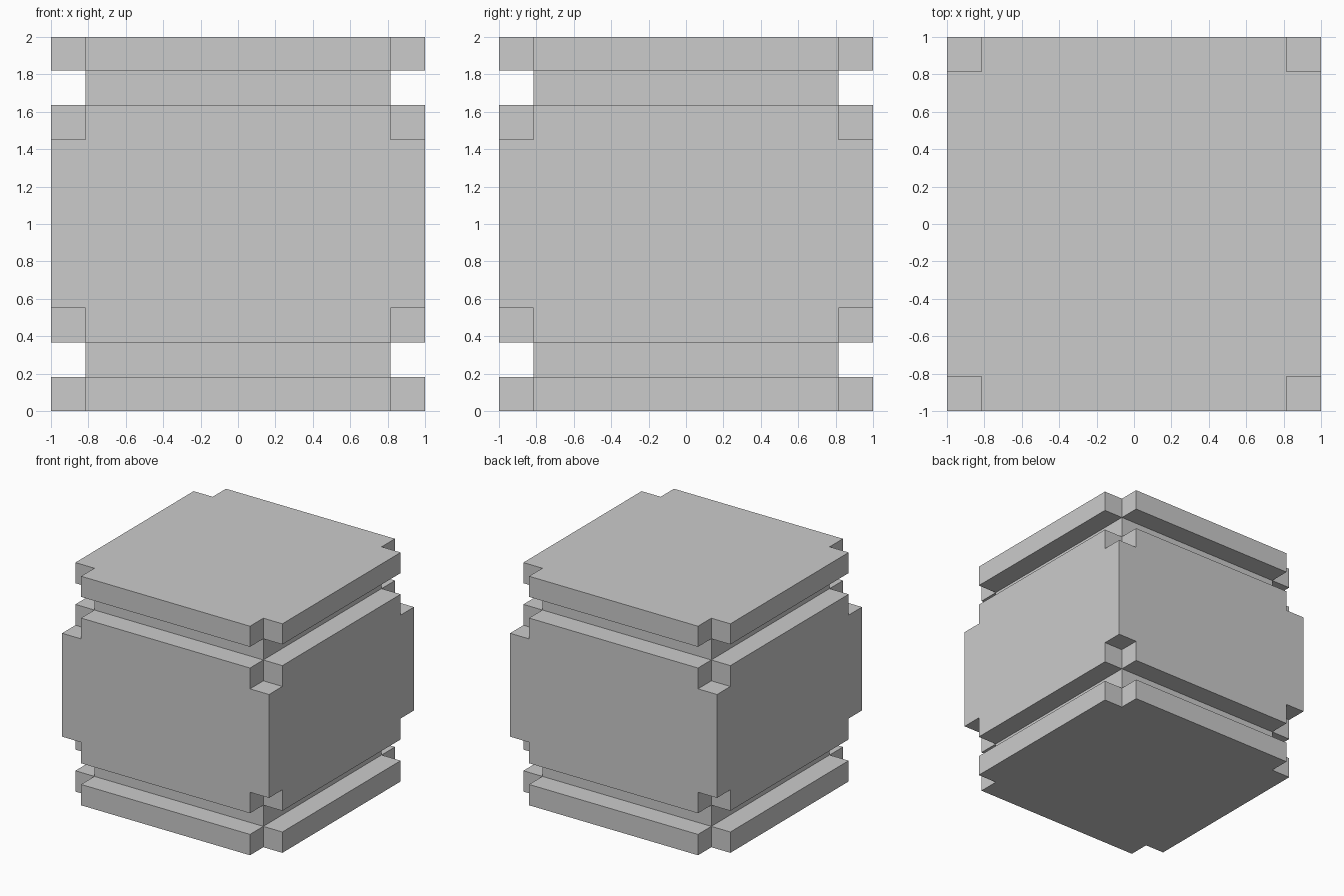
import bpy, bmesh, math

if "Cube" in bpy.data.objects:
    bpy.data.objects.remove(bpy.data.objects["Cube"])

# Breakpoints of the cell grid: three columns each way, seven layers in height
SIDE = [-1, -0.816, 0.816, 1]
LEVELS = [0, 0.182, 0.367, 0.55, 1.453, 1.635, 1.82, 2]
# Layer types from bottom to top
LAYERS = ["notched", "groove", "notched", "full", "notched", "groove", "notched"]


def solid(i, j, k):
    if not (0 <= i < 3 and 0 <= j < 3 and 0 <= k < 7):
        return False
    off_centre = (i != 1) + (j != 1)
    allowed = {"full": 2, "notched": 1, "groove": 0}[LAYERS[k]]
    return off_centre <= allowed


bm = bmesh.new()
verts = {}


def vert(key):
    if key not in verts:
        i, j, k = key
        verts[key] = bm.verts.new((SIDE[i], SIDE[j], LEVELS[k]))
    return verts[key]


# Outer skin: a face wherever a solid cell meets an empty one
for k in range(7):
    for j in range(3):
        for i in range(3):
            if not solid(i, j, k):
                continue
            for axis in range(3):
                for step in (0, 1):
                    near = [i, j, k]
                    near[axis] += 2 * step - 1
                    if solid(*near):
                        continue
                    corners = []
                    for a, b in ((0, 0), (1, 0), (1, 1), (0, 1)):
                        c = [i, j, k]
                        c[axis] += step
                        c[(axis + 1) % 3] += a
                        c[(axis + 2) % 3] += b
                        corners.append(vert(tuple(c)))
                    bm.faces.new(corners if step else corners[::-1])

# Merge coplanar cell faces into clean flat panels
bmesh.ops.dissolve_limit(bm, angle_limit=math.radians(1),
                         verts=bm.verts[:], edges=bm.edges[:])
mesh = bpy.data.meshes.new("grooved_block")
bm.to_mesh(mesh)
bm.free()
block = bpy.data.objects.new("grooved_block", mesh)
bpy.context.collection.objects.link(block)
